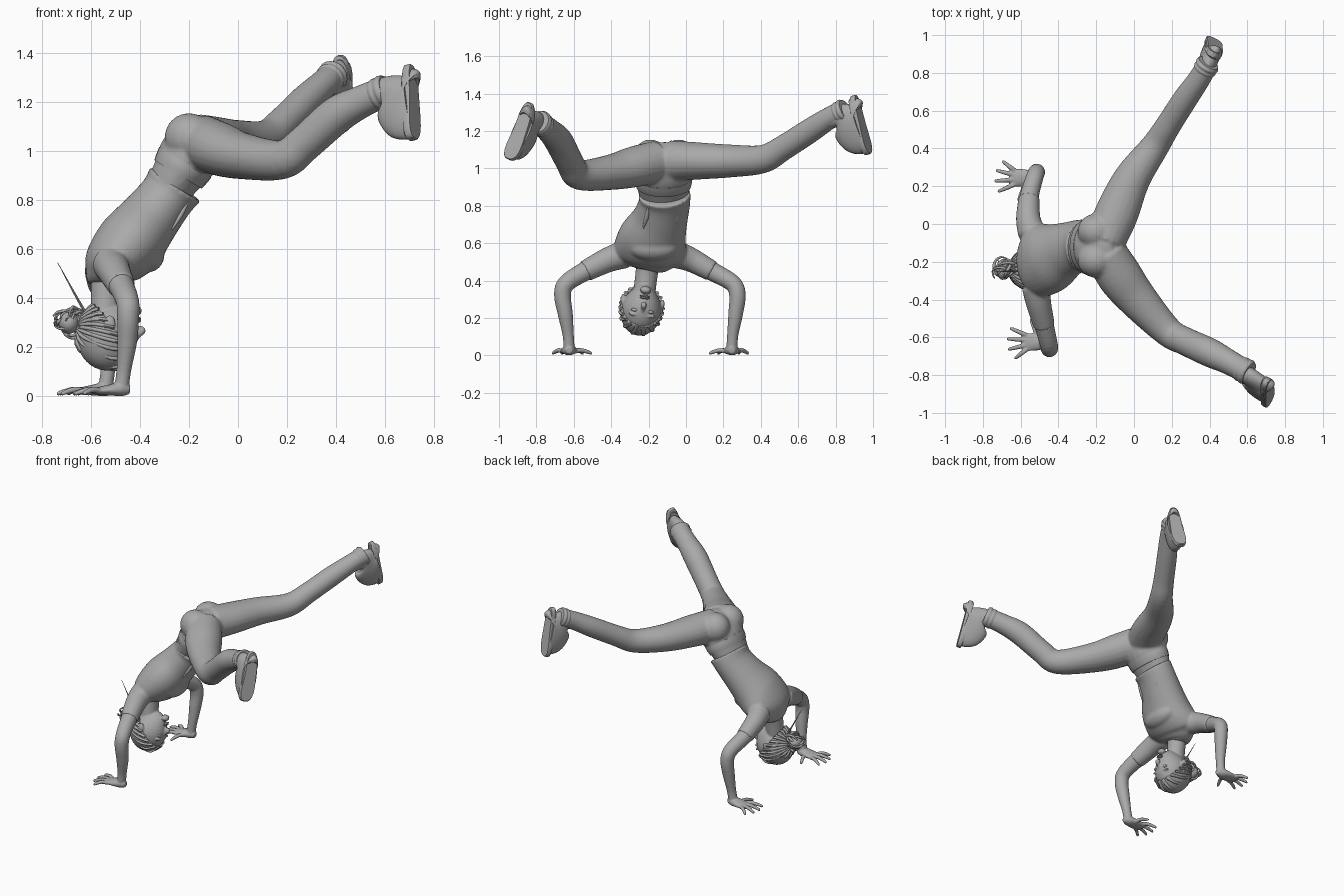
import bpy, bmesh, math, random
from mathutils import Vector, Matrix

if "Cube" in bpy.data.objects:
    bpy.data.objects.remove(bpy.data.objects["Cube"])
random.seed(4)

grey = bpy.data.materials.new("plain_grey")
grey.use_nodes = True
grey.diffuse_color = (0.4, 0.4, 0.4, 1)
grey.node_tree.nodes["Principled BSDF"].inputs["Base Color"].default_value = (0.4, 0.4, 0.4, 1)


def finish(bm, name, voxel=0, angle=40, smooth=4):
    """Turn a bmesh into a shaded object; voxel > 0 fuses its pieces."""
    bmesh.ops.recalc_face_normals(bm, faces=bm.faces)
    mesh = bpy.data.meshes.new(name)
    bm.to_mesh(mesh)
    bm.free()
    ob = bpy.data.objects.new(name, mesh)
    bpy.context.collection.objects.link(ob)
    mesh.materials.append(grey)
    for p in mesh.polygons:
        p.use_smooth = True
    if voxel:
        fuse = ob.modifiers.new("fuse", 'REMESH')
        fuse.mode, fuse.voxel_size, fuse.use_smooth_shade = 'VOXEL', voxel, True
        soft = ob.modifiers.new("soften", 'SMOOTH')
        soft.factor, soft.iterations = 0.5, smooth
    else:
        bpy.ops.object.select_all(action='DESELECT')
        ob.select_set(True)
        bpy.context.view_layer.objects.active = ob
        bpy.ops.object.shade_smooth_by_angle(angle=math.radians(angle))
    return ob


def frame(origin, x_dir, z_dir):
    """Matrix whose local z is z_dir and whose local x is close to x_dir."""
    z = Vector(z_dir).normalized()
    x = Vector(x_dir)
    x = (x - z * x.dot(z)).normalized()
    m = Matrix((x, z.cross(x), z)).transposed().to_4x4()
    m.translation = Vector(origin)
    return m


def spline(keys, steps):
    """Catmull-Rom through keys of any length."""
    k = [keys[0]] + list(keys) + [keys[-1]]
    out = []
    for i in range(1, len(k) - 2):
        for s in range(steps):
            t = s / steps
            out.append([0.5 * (2 * b + (c - a) * t + (2 * a - 5 * b + 4 * c - d) * t * t
                               + (3 * b - a - 3 * c + d) * t ** 3)
                        for a, b, c, d in zip(*k[i - 1:i + 3])])
    return out + [list(keys[-1])]


def loft(bm, keys, steps=5, sides=20, hint=(0, 1, 0), m=Matrix()):
    """Tube through keys (x, y, z, radius along hint, other radius)."""
    pts = spline([k if len(k) == 5 else (*k, k[3]) for k in keys], steps)
    rings = []
    for i, p in enumerate(pts):
        here = Vector(p[:3])
        tangent = Vector(pts[min(i + 1, len(pts) - 1)][:3]) - Vector(pts[max(i - 1, 0)][:3])
        f = m @ frame(here, hint, tangent)
        ring = [math.tau * j / sides for j in range(sides)]
        rings.append([bm.verts.new(f @ Vector((p[3] * math.cos(a), p[4] * math.sin(a), 0))) for a in ring])
    for r, q in zip(rings, rings[1:]):
        for j in range(sides):
            n = (j + 1) % sides
            bm.faces.new((r[j], r[n], q[n], q[j]))
    bm.faces.new(rings[0][::-1])
    bm.faces.new(rings[-1])


def ball(bm, loc, size, m=Matrix(), seg=24):
    mat = m @ Matrix.Translation(loc) @ Matrix.Diagonal((*size, 1))
    return bmesh.ops.create_uvsphere(bm, u_segments=seg, v_segments=seg // 2, radius=1, matrix=mat)["verts"]


# Trousers: two legs and the pelvis fused together
leg_front = [(-0.15, -0.15, 1.04, 0.11), (-0.08, -0.27, 1.01, 0.12, 0.11), (0.02, -0.4, 0.98, 0.105, 0.095),
             (0.18, -0.57, 0.965, 0.08), (0.27, -0.62, 1.03, 0.075), (0.4, -0.68, 1.145, 0.077),
             (0.5, -0.73, 1.2, 0.067), (0.6, -0.785, 1.245, 0.062)]
leg_back = [(-0.15, -0.08, 1.04, 0.11), (-0.09, 0.06, 1.04, 0.115, 0.1), (-0.01, 0.24, 1.04, 0.098, 0.088),
            (0.11, 0.41, 1.05, 0.076), (0.18, 0.52, 1.11, 0.068), (0.27, 0.66, 1.2, 0.066),
            (0.34, 0.76, 1.265, 0.06), (0.39, 0.845, 1.31, 0.057)]
bm = bmesh.new()
loft(bm, leg_front, hint=(0.6, 0.8, 0))
loft(bm, leg_back, hint=(0.8, -0.6, 0))
loft(bm, [(-0.1, -0.115, 1.12, 0.05, 0.03), (-0.14, -0.115, 1.07, 0.15, 0.1), (-0.2, -0.12, 0.98, 0.155, 0.125),
          (-0.25, -0.12, 0.9, 0.142, 0.105), (-0.3, -0.12, 0.82, 0.12, 0.09)])
for y in (-0.19, -0.04):
    ball(bm, (-0.2, y, 1.055), (0.1, 0.095, 0.1))
finish(bm, "trousers", voxel=0.01)

# Waistband and trouser cuffs
bm = bmesh.new()
loft(bm, [(-0.215, -0.12, 0.955, 0.152, 0.123), (-0.23, -0.12, 0.93, 0.153, 0.119),
          (-0.245, -0.12, 0.905, 0.147, 0.112)], steps=3, sides=32)
finish(bm, "waistband")
bm = bmesh.new()
for keys in (leg_front, leg_back):
    a, b = Vector(keys[-2][:3]), Vector(keys[-1][:3])
    loft(bm, [(*a.lerp(b, t), keys[-1][3] + g) for t, g in
              ((0.55, -0.002), (0.7, 0.006), (0.82, 0.003), (0.95, 0.008), (1.1, 0.0))], steps=3)
finish(bm, "trouser_cuffs")

# Shirt with sleeves
arms = {
    "right": [(-0.52, -0.33, 0.54, 0.075), (-0.505, -0.42, 0.51, 0.067), (-0.475, -0.54, 0.45, 0.057),
              (-0.45, -0.64, 0.385, 0.047), (-0.448, -0.66, 0.32, 0.045), (-0.452, -0.645, 0.22, 0.04),
              (-0.465, -0.63, 0.11, 0.03), (-0.475, -0.625, 0.035, 0.03)],
    "left": [(-0.54, -0.05, 0.54, 0.075), (-0.56, 0.03, 0.51, 0.065), (-0.555, 0.14, 0.45, 0.056),
             (-0.525, 0.25, 0.385, 0.046), (-0.515, 0.275, 0.32, 0.044), (-0.52, 0.265, 0.22, 0.039),
             (-0.53, 0.25, 0.11, 0.03), (-0.54, 0.245, 0.035, 0.03)],
}
bm = bmesh.new()
loft(bm, [(-0.255, -0.115, 0.865, 0.14, 0.125), (-0.29, -0.115, 0.815, 0.137, 0.115),
          (-0.36, -0.14, 0.725, 0.15, 0.125), (-0.44, -0.18, 0.625, 0.185, 0.14),
          (-0.51, -0.195, 0.545, 0.19, 0.12), (-0.54, -0.2, 0.485, 0.13, 0.085),
          (-0.545, -0.205, 0.455, 0.07, 0.06)], sides=32)
for keys in arms.values():
    loft(bm, keys[:3], hint=(1, 0, 0))
ball(bm, (-0.37, -0.175, 0.575), (0.07, 0.13, 0.07))
finish(bm, "shirt", voxel=0.009)

# Shirt folds near the hem
bm = bmesh.new()
for i in range(5):
    y = -0.2 + 0.04 * i
    loft(bm, [(-0.2, y, 0.8, 0.004), (-0.235, y - 0.01, 0.74, 0.012), (-0.27, y - 0.03, 0.68, 0.004)], sides=10)
finish(bm, "shirt_folds")

# Arms and hands
for side, keys in arms.items():
    thumb = 1 if side == "right" else -1
    bm = bmesh.new()
    loft(bm, [(*k[:3], k[3] - 0.005) for k in keys[1:3]] + keys[3:], hint=(1, 0, 0))
    wrist = Vector(keys[-1][:3])
    loft(bm, [(wrist.x + 0.035, wrist.y, 0.028, 0.018), (wrist.x, wrist.y, 0.03, 0.036, 0.029),
              (wrist.x - 0.05, wrist.y, 0.026, 0.046, 0.022), (wrist.x - 0.1, wrist.y, 0.022, 0.045, 0.015),
              (wrist.x - 0.12, wrist.y, 0.02, 0.03, 0.008)])
    for spread, start, length in ((-38, -0.036, 0.085), (-14, -0.014, 0.105), (4, 0.01, 0.11),
                                  (24, 0.034, 0.1), (68, 0.03, 0.1)):
        a = math.radians(spread) * thumb
        base = Vector((wrist.x - (0.09 if spread < 60 else 0.035), wrist.y + start * thumb, 0.022))
        go = Vector((-math.cos(a), math.sin(a), 0)) * length
        tips = [(0, 0.013, 0), (0.35, 0.0125, 0.006), (0.75, 0.0105, -0.003), (0.96, 0.008, -0.011), (1, 0.003, -0.012)]
        loft(bm, [(*(base + go * t + Vector((0, 0, h))), r) for t, r, h in tips], steps=3, sides=10)
    finish(bm, side + "_arm", voxel=0.005, smooth=2)

# Shoes: flat shaped sole and a rounded upper; local x points to the toe, z to the ankle
shoes = {"right": ((0.72, -0.89, 1.2), (0.05, -0.35, -0.93), (-0.85, 0.45, -0.2), 1),
         "left": ((0.43, 0.945, 1.235), (0, 0.25, -0.97), (-0.42, -0.88, -0.22), -1)}


def sole_ring(bm, m, z, grow, bend):
    ring = []
    for j in range(40):
        a = math.tau * j / 40
        x = math.cos(a)
        width = 0.05 + 0.01 * x - 0.008 * math.cos(2.6 * x)
        y = width * math.copysign(abs(math.sin(a)) ** 0.75, math.sin(a)) + bend * 0.008 * x * x
        ring.append(bm.verts.new(m @ Vector((0.163 * x * grow, y * grow, z))))
    return ring


for side, (at, toe, up, bend) in shoes.items():
    m = frame(at, toe, up)
    bm = bmesh.new()
    rings = [sole_ring(bm, m, z, g, bend) for z, g in ((0, 0.97), (0.005, 1), (0.028, 1), (0.032, 0.96))]
    for r, q in zip(rings, rings[1:]):
        for j in range(40):
            n = (j + 1) % 40
            bm.faces.new((r[j], r[n], q[n], q[j]))
    bm.faces.new(rings[0])
    bm.faces.new(rings[-1])
    finish(bm, side + "_sole")
    bm = bmesh.new()
    loft(bm, [(0, 0, 0.015, 0.15, 0.052), (0, 0, 0.04, 0.15, 0.053), (-0.02, 0, 0.068, 0.128, 0.05),
              (-0.055, 0, 0.095, 0.088, 0.046), (-0.075, 0, 0.13, 0.062, 0.046), (-0.07, 0, 0.175, 0.052, 0.045)],
         hint=(1, 0, 0), sides=32, m=m)
    for i in range(4):
        x = 0.035 - 0.025 * i
        z = 0.08 + 0.011 * i
        loft(bm, [(x, -0.035, z - 0.015, 0.005), (x, 0, z + 0.01, 0.006), (x, 0.035, z - 0.015, 0.005)],
             hint=(1, 0, 0), sides=8, m=m)
    finish(bm, side + "_shoe")

# Neck and head; head local x is the face direction, z the crown
head = frame((-0.53, -0.238, 0.25), (1, 0.05, -0.1), (-0.12, -0.15, -0.97))
size = Vector((0.122, 0.108, 0.138))
bm = bmesh.new()
loft(bm, [(-0.535, -0.2, 0.51, 0.07), (-0.54, -0.21, 0.44, 0.06), (-0.54, -0.225, 0.32, 0.06)])
for v in ball(bm, (0, 0, 0), (1, 1, 1), seg=40):
    low = max(0, -v.co.z)
    v.co.y *= 1 - 0.32 * low ** 1.6
    v.co.x *= 1 - (0.45 if v.co.x < 0 else 0.05) * low
    v.co.x += 0.18 * low ** 2
    v.co = head @ Vector(a * b for a, b in zip(v.co, size))
loft(bm, [(0.112, 0, 0.015, 0.006), (0.124, 0, -0.015, 0.01), (0.135, 0, -0.037, 0.016), (0.118, 0, -0.048, 0.008)],
     sides=12, m=head)
ball(bm, (0.1, 0, -0.115), (0.025, 0.03, 0.02), head)
for s in (-1, 1):
    ball(bm, (0.106, 0.042 * s, 0.022), (0.012, 0.03, 0.008), head)
    ball(bm, (-0.005, 0.107 * s, -0.03), (0.024, 0.012, 0.036), head)
finish(bm, "head", voxel=0.005, smooth=3)
bm = bmesh.new()
for s in (-1, 1):
    ball(bm, (0.108, 0.042 * s, -0.002), (0.011, 0.019, 0.009), head, 16)
finish(bm, "eyes")
bm = bmesh.new()
for z in (-0.074, -0.084):
    ball(bm, (0.116, 0, z), (0.01, 0.027, 0.006), head, 16)
finish(bm, "lips")

# Hair: cap cut along the hairline, swept strands, bun, curls and hairpin
cut, depth = Vector((-0.69, 0, 0.72)).normalized(), -0.16
bm = bmesh.new()
ball(bm, (0, 0, 0), (1, 1, 1), seg=40)
bmesh.ops.bisect_plane(bm, geom=bm.verts[:] + bm.edges[:] + bm.faces[:], plane_co=cut * depth,
                       plane_no=cut, clear_inner=True)
bmesh.ops.transform(bm, matrix=head @ Matrix.Diagonal((*(size * 1.05), 1)), verts=bm.verts)
cap = finish(bm, "hair_cap")
cap.modifiers.new("thickness", 'SOLIDIFY').thickness = 0.012

bm = bmesh.new()
pole = Vector((-1, 0, -0.1)).normalized()
across = Vector((0, 1, 0))
for i in range(22):
    a = math.tau * i / 22
    rim = cut * depth + (across * math.cos(a) + cut.cross(across) * math.sin(a)) * (1 - depth ** 2) ** 0.5
    path = [rim.lerp(pole, t / 5).normalized() * 1.045 for t in range(6)]
    loft(bm, [(*(Vector(a * b for a, b in zip(p, size))), 0.013 - 0.0015 * k, 0.008) for k, p in enumerate(path)],
         steps=3, sides=8, hint=(0.3, 0.9, 0.2), m=head)
finish(bm, "hair_strands", angle=60)

bm = bmesh.new()
bun = Vector((-0.69, -0.24, 0.3))
ball(bm, bun, (0.042, 0.055, 0.045))
for i in range(16):
    tilt = [Vector([random.uniform(-1, 1) for _ in range(3)]) for _ in range(2)]
    f = frame(bun + Vector([random.uniform(-0.025, 0.025) for _ in range(3)]), *tilt)
    r = random.uniform(0.03, 0.048)
    curl = [(r * math.cos(t * 0.7), r * math.sin(t * 0.7), 0.004 * t - 0.015, 0.003 + 0.006 * math.sin(t * 0.39))
            for t in range(9)]
    loft(bm, curl, steps=2, sides=8, hint=(0, 0, 1), m=f)
finish(bm, "hair_bun", angle=60)
bm = bmesh.new()
loft(bm, [(-0.62, -0.25, 0.34, 0.006), (-0.65, -0.25, 0.39, 0.005), (-0.735, -0.25, 0.545, 0.001)], sides=8)
finish(bm, "hair_pin")
